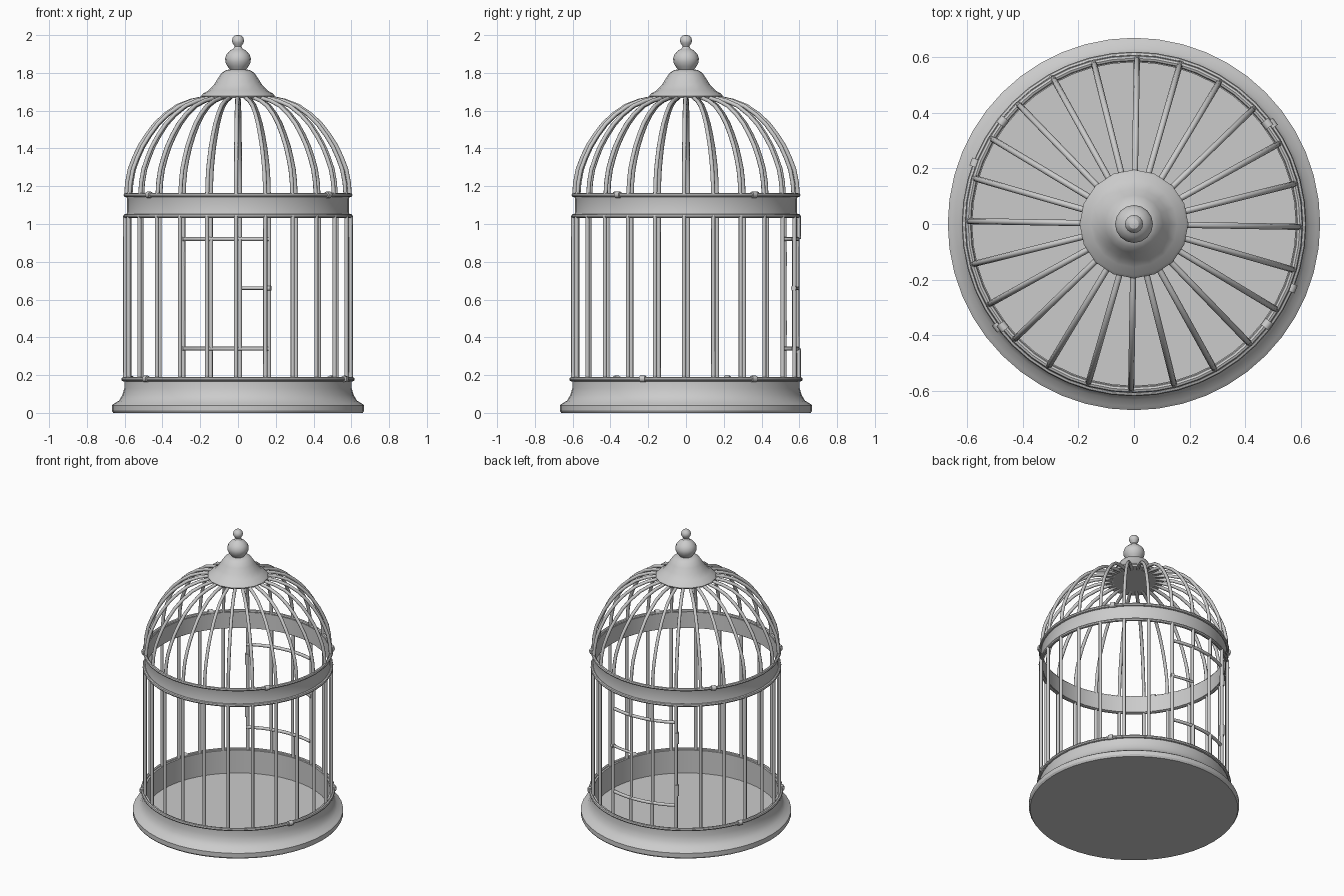
import bpy, math
from math import sin, cos, radians

if "Cube" in bpy.data.objects:
    bpy.data.objects.remove(bpy.data.objects["Cube"])

R = 0.597            # cage radius
BAR = 0.011          # wire radius
STEP, START = 15, 89


def polar(r, deg, z):
    return (r * cos(radians(deg)), r * sin(radians(deg)), z)


def mesh_object(name, verts, faces, smooth=30):
    me = bpy.data.meshes.new(name)
    me.from_pydata(verts, [], faces)
    me.update()
    ob = bpy.data.objects.new(name, me)
    bpy.context.collection.objects.link(ob)
    bpy.ops.object.select_all(action='DESELECT')
    ob.select_set(True)
    bpy.context.view_layer.objects.active = ob
    bpy.ops.object.shade_smooth_by_angle(angle=radians(smooth))
    return ob


def lathe(name, profile, n, closed=False):
    """Revolve (radius, z) points, listed bottom to top on the outside."""
    verts = [polar(r, 360 * i / n, z) for r, z in profile for i in range(n)]
    m = len(profile)
    faces = []
    for j in range(m if closed else m - 1):
        a, b = j * n, ((j + 1) % m) * n
        for i in range(n):
            k = (i + 1) % n
            faces.append((a + i, a + k, b + k, b + i))
    if not closed:
        faces.append(tuple(reversed(range(n))))
        faces.append(tuple(range((m - 1) * n, m * n)))
    return mesh_object(name, verts, faces)


def bead(name, r, z, t=0.011):
    ring = [(r + t * cos(a * math.pi / 4), z + t * sin(a * math.pi / 4)) for a in range(8)]
    return lathe(name, ring, 48, True)


def wire(name, points, r=BAR):
    cu = bpy.data.curves.new(name, 'CURVE')
    cu.dimensions = '3D'
    cu.bevel_depth = r
    cu.bevel_resolution = 2
    cu.use_fill_caps = True
    sp = cu.splines.new('POLY')
    sp.points.add(len(points) - 1)
    for p, co in zip(sp.points, points):
        p.co = (*co, 1)
    ob = bpy.data.objects.new(name, cu)
    bpy.context.collection.objects.link(ob)
    return ob


def arc(name, r, a0, a1, z, t=BAR):
    return wire(name, [polar(r, a0 + (a1 - a0) * i / 10, z) for i in range(11)], t)


# Tray base: flared foot, thin wall, sunken floor
lathe("base_tray", [(0.66, 0.0), (0.668, 0.012), (0.668, 0.04), (0.655, 0.05),
                    (0.63, 0.065), (0.612, 0.095), (0.602, 0.13), (0.602, 0.17),
                    (0.608, 0.18), (0.585, 0.18), (0.585, 0.02)], 48)
bead("base_bead", 0.607, 0.178)

# Middle band with a bead on each edge
lathe("middle_band", [(0.592, 1.04), (0.587, 1.065), (0.587, 1.13), (0.592, 1.15),
                      (0.58, 1.15), (0.58, 1.04)], 48, True)
bead("band_bead_lower", 0.595, 1.043)
bead("band_bead_upper", 0.595, 1.153)

# Upright bars; those inside the door are set slightly inward
DOOR_LOW, DOOR_HIGH = 0.34, 0.92
for k in range(24):
    a = START + k * STEP
    if k in (0, 1):
        wire("bar_below_door", [polar(R, a, 0.17), polar(R, a, DOOR_LOW)])
        wire("bar_above_door", [polar(R, a, DOOR_HIGH), polar(R, a, 1.045)])
        wire("door_bar", [polar(R - 0.008, a, DOOR_LOW), polar(R - 0.008, a, DOOR_HIGH)])
    else:
        wire("bar", [polar(R, a, 0.17), polar(R, a, 1.045)])

# Dome ribs
rib = [(0.592, 1.15), (0.587, 1.22), (0.573, 1.29), (0.55, 1.35), (0.522, 1.41),
       (0.484, 1.47), (0.438, 1.53), (0.385, 1.58), (0.32, 1.625), (0.25, 1.652),
       (0.175, 1.668), (0.10, 1.685)]
for k in range(24):
    wire("dome_rib", [polar(r, START + k * STEP, z) for r, z in rib])

# Door rails, hinges and latch at the back
for z in (DOOR_LOW, DOOR_HIGH):
    arc("door_rail", R - 0.006, START - STEP, START + 2 * STEP + 1, z)
for z in (0.45, 0.815):
    wire("door_hinge", [polar(R, START + 2 * STEP + 0.4, z - 0.038),
                        polar(R, START + 2 * STEP + 0.4, z + 0.038)], 0.015)
arc("door_latch", R - 0.004, START - STEP - 0.6, START, 0.66, 0.009)
arc("latch_catch", R - 0.002, START - STEP - 1, START - STEP + 1, 0.66, 0.015)

# Small clips joining the beads
for name, z, r, angles in (("band_clip", 1.155, 0.598, (37, 142, 218, 323)),
                           ("base_clip", 0.18, 0.61, (36, 159, 217, 338))):
    for a in angles:
        arc(name, r, a - 1.4, a + 1.4, z, 0.017)

# Bell-shaped cap
lathe("cap", [(0.188, 1.668), (0.195, 1.678), (0.185, 1.69), (0.155, 1.708),
              (0.127, 1.738), (0.104, 1.775), (0.085, 1.802), (0.062, 1.815),
              (0.035, 1.82)], 16)

# Finial: large ball, neck, small ball
lathe("finial", [(0.04, 1.815), (0.056, 1.835), (0.067, 1.858), (0.068, 1.878),
                 (0.06, 1.9), (0.042, 1.918), (0.024, 1.928), (0.018, 1.94),
                 (0.022, 1.948), (0.03, 1.96), (0.032, 1.972), (0.028, 1.986),
                 (0.017, 1.997), (0.005, 2.0)], 16)
